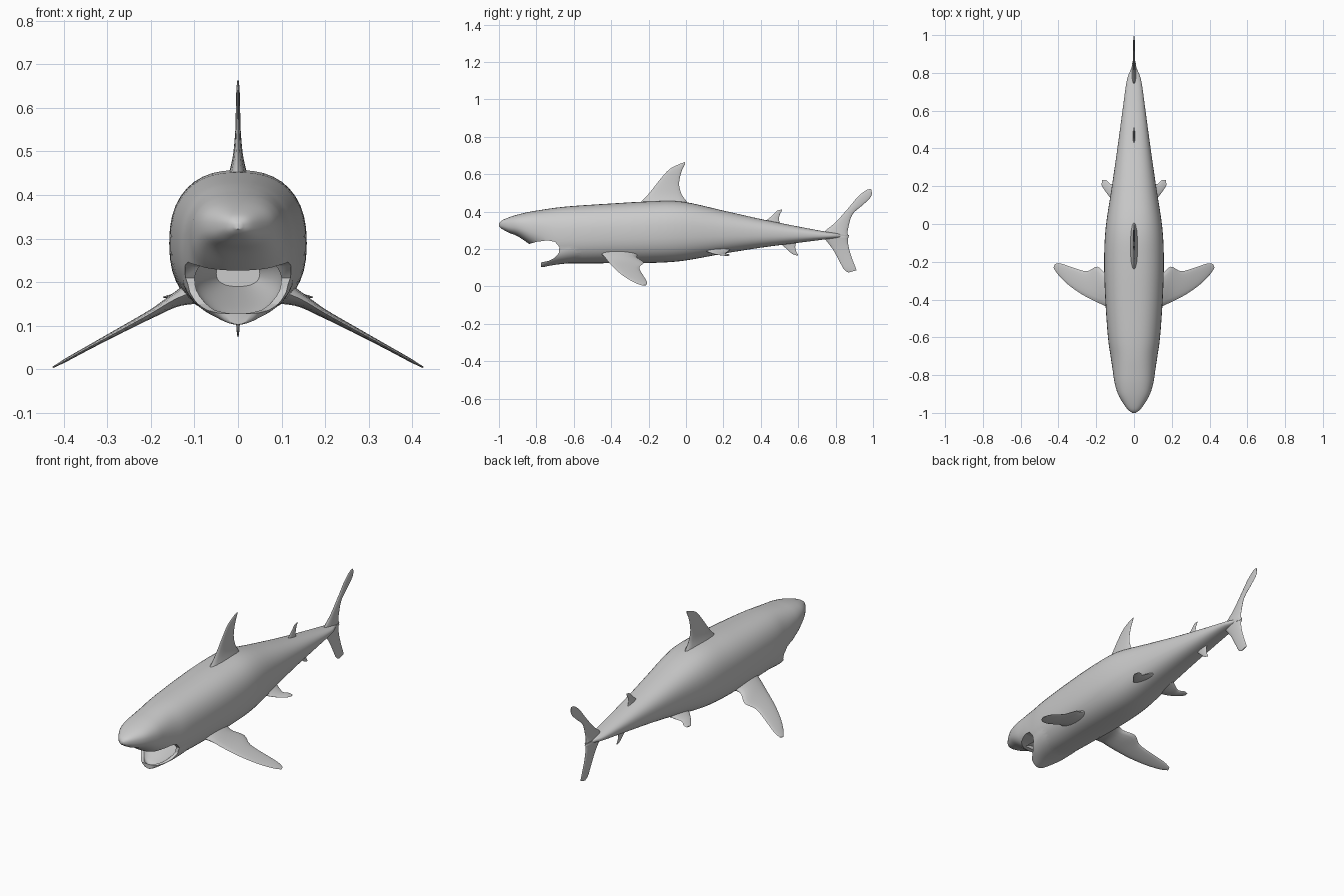
import bpy, bmesh, math
from mathutils import Vector


def smooth_rows(rows, steps):
    """Catmull-Rom interpolation between rows of numbers."""
    out = []
    for i in range(len(rows) - 1):
        a, b, c, d = rows[max(i - 1, 0)], rows[i], rows[i + 1], rows[min(i + 2, len(rows) - 1)]
        for s in range(steps):
            t = s / steps
            out.append([0.5 * (2 * q + (r - p) * t + (2 * p - 5 * q + 4 * r - w) * t * t
                               + (3 * q - p - 3 * r + w) * t ** 3)
                        for p, q, r, w in zip(a, b, c, d)])
    return out + [list(rows[-1])]


def loft(name, rings):
    """Skin a list of closed rings and cap both ends."""
    bm = bmesh.new()
    vs = [[bm.verts.new(p) for p in ring] for ring in rings]
    n = len(rings[0])
    for r0, r1 in zip(vs, vs[1:]):
        for k in range(n):
            bm.faces.new((r0[k], r0[(k + 1) % n], r1[(k + 1) % n], r1[k]))
    bm.faces.new(vs[0])
    bm.faces.new(vs[-1])
    bmesh.ops.recalc_face_normals(bm, faces=bm.faces)
    me = bpy.data.meshes.new(name)
    bm.to_mesh(me)
    bm.free()
    ob = bpy.data.objects.new(name, me)
    bpy.context.collection.objects.link(ob)
    return ob


def tube(name, rows, power=2.4, n=40, steps=4):
    """Rows: y, half width, bottom z, top z, turned into rounded sections."""
    rings = []
    for y, w, zb, zt in smooth_rows(rows, steps):
        ring = []
        for k in range(n):
            a = 2 * math.pi * k / n
            c, s = math.cos(a), math.sin(a)
            ring.append((max(w, .002) * math.copysign(abs(c) ** (2 / power), c), y,
                         (zb + zt) / 2 + (zt - zb) / 2 * math.copysign(abs(s) ** (2 / power), s)))
        rings.append(ring)
    return loft(name, rings)


def fin(name, rows, normal=(1, 0, 0), n=16):
    """Rows: leading point, trailing point, half thickness."""
    nrm = Vector(normal).normalized()
    if len(rows[0]) == 5:
        rows = [(0, r[0], r[1], 0, r[2], r[3], r[4]) for r in rows]
    rings = []
    for r in smooth_rows(rows, 4):
        le, te = Vector(r[:3]), Vector(r[3:6])
        rings.append([le.lerp(te, (1 - math.cos(a)) / 2) + nrm * r[6] * math.sin(a)
                      for a in (2 * math.pi * k / n for k in range(n))])
    return loft(name, rings)


def select(ob):
    bpy.ops.object.select_all(action='DESELECT')
    ob.select_set(True)
    bpy.context.view_layer.objects.active = ob


def boolean(ob, other, op):
    m = ob.modifiers.new(op.lower(), 'BOOLEAN')
    m.object, m.operation, m.solver = other, op, 'EXACT'
    select(ob)
    bpy.ops.object.modifier_apply(modifier=m.name)
    bpy.data.objects.remove(other)


# Body from snout to tail stalk
body = tube("body", [
    (-1.0, .008, .322, .336), (-.985, .03, .308, .352), (-.95, .057, .288, .368),
    (-.9, .085, .268, .384), (-.84, .103, .228, .398), (-.78, .112, .19, .408),
    (-.7, .124, .13, .42), (-.6, .138, .123, .43), (-.4, .152, .124, .443),
    (-.2, .158, .125, .454), (-.02, .15, .136, .453), (.2, .117, .175, .405),
    (.4, .088, .207, .36), (.6, .061, .233, .32), (.75, .04, .252, .292),
    (.8, .025, .258, .285), (.84, .006, .265, .276)])

# Lower jaw, full height before the mouth is cut
jaw = tube("lower_jaw", [
    (-.776, .035, .103, .24), (-.765, .06, .103, .25), (-.72, .098, .112, .28),
    (-.68, .115, .118, .3), (-.6, .13, .126, .34), (-.5, .13, .135, .36)])
boolean(body, jaw, 'UNION')

# Mouth gape: side outline cut right through
gape = [(-.9, .08), (-.86, .215), (-.835, .228), (-.8, .238), (-.74, .246), (-.70, .238),
        (-.677, .21), (-.68, .178), (-.705, .15), (-.735, .136), (-.78, .127), (-.85, .09)]
cutter = loft("gape_cutter", [[(x, y, z) for y, z in gape] for x in (-.4, .4)])
boolean(body, cutter, 'DIFFERENCE')

# Hollow mouth and throat
cavity = tube("mouth_cutter", [
    (-.82, .05, .18, .25), (-.76, .05, .115, .262), (-.72, .084, .122, .275),
    (-.66, .102, .14, .285), (-.58, .09, .16, .275), (-.45, .05, .19, .25)])
boolean(body, cavity, 'DIFFERENCE')
parts = [body]

# Fins on the centre line
parts.append(fin("dorsal_fin", [
    (-.27, .425, .02, .425, .03), (-.24, .453, .003, .455, .02), (-.195, .5, -.022, .49, .011),
    (-.14, .57, -.036, .535, .006), (-.09, .625, -.034, .575, .005),
    (-.04, .652, -.022, .62, .004), (-.006, .664, -.005, .655, .002)]))
parts.append(fin("second_dorsal_fin", [
    (.4, .335, .52, .315, .01), (.43, .353, .503, .338, .006), (.46, .378, .497, .36, .004),
    (.487, .404, .502, .385, .003), (.512, .411, .514, .405, .001)]))
parts.append(fin("anal_fin", [
    (.49, .25, .6, .255, .01), (.515, .222, .588, .23, .006), (.54, .198, .584, .208, .004),
    (.568, .174, .59, .185, .003), (.595, .164, .6, .168, .001)]))
parts.append(fin("tail_upper_lobe", [
    (.72, .262, .872, .262, .014), (.745, .297, .864, .283, .011), (.8, .343, .868, .315, .007),
    (.865, .415, .89, .385, .006), (.92, .48, .945, .435, .005),
    (.965, .515, .982, .47, .004), (.99, .52, .995, .495, .002)]))
parts.append(fin("tail_lower_lobe", [
    (.72, .28, .872, .275, .014), (.745, .25, .866, .25, .011), (.785, .198, .87, .21, .007),
    (.82, .135, .886, .155, .005), (.845, .09, .903, .11, .004), (.87, .074, .912, .086, .002)]))

# Paired fins, mirrored across the body
pectoral = fin("pectoral_fins", [
    (.08, -.47, .185, .08, -.235, .18, .035), (.14, -.44, .163, .14, -.265, .158, .017),
    (.2, -.412, .128, .195, -.226, .128, .01), (.28, -.37, .084, .25, -.25, .1, .007),
    (.35, -.32, .046, .33, -.228, .057, .005), (.4, -.27, .018, .385, -.21, .027, .004),
    (.426, -.232, .004, .418, -.211, .008, .002)], (.48, 0, .88))
pelvic = fin("pelvic_fins", [
    (.06, .08, .205, .06, .24, .2, .016), (.1, .115, .186, .1, .22, .184, .009),
    (.13, .145, .175, .125, .212, .176, .005), (.155, .178, .168, .147, .232, .17, .004),
    (.172, .205, .165, .168, .232, .165, .002)], (.3, 0, .95))
for ob in (pectoral, pelvic):
    m = ob.modifiers.new("mirror", 'MIRROR')
    m.use_mirror_merge = False
    select(ob)
    bpy.ops.object.modifier_apply(modifier=m.name)
    parts.append(ob)

# Smooth skin with crisp lips and fin edges
for ob in parts:
    select(ob)
    bpy.ops.object.shade_smooth_by_angle(angle=math.radians(40))
